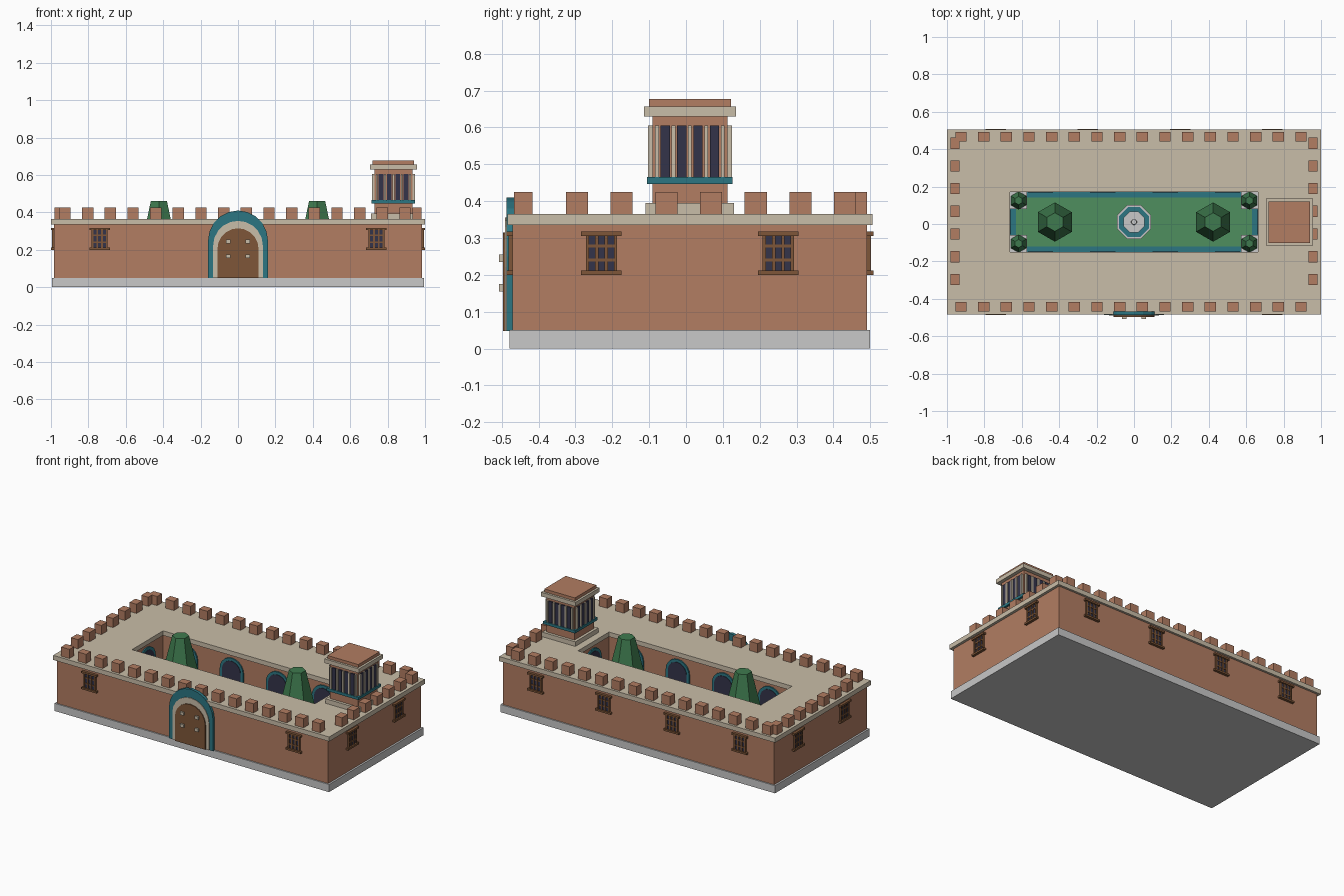
import bpy, bmesh, math
from mathutils import Matrix, Vector

if "Cube" in bpy.data.objects:
    bpy.data.objects.remove(bpy.data.objects["Cube"])

C = 0.0105          # y of the building's own centre line


def mat(name, r, g, b):
    lin = lambda v: ((v / 255 + 0.055) / 1.055) ** 2.4
    m = bpy.data.materials.new(name)
    m.diffuse_color = (lin(r), lin(g), lin(b), 1)
    m.use_nodes = True
    m.node_tree.nodes["Principled BSDF"].inputs["Base Color"].default_value = m.diffuse_color
    return m


BRICK = mat("brick", 178, 125, 98)
CREAM = mat("cream stone", 201, 189, 168)
GREY = mat("grey stone", 200, 200, 200)
TEAL = mat("teal tile", 44, 118, 130)
DARK = mat("dark opening", 52, 52, 74)
WOOD = mat("brown wood", 126, 86, 56)
LAWN = mat("lawn green", 78, 142, 94)
LEAF = mat("leaf green", 62, 122, 78)


def finish(bm, name, material):
    bmesh.ops.recalc_face_normals(bm, faces=bm.faces)
    me = bpy.data.meshes.new(name)
    bm.to_mesh(me)
    bm.free()
    me.materials.append(material)
    ob = bpy.data.objects.new(name, me)
    bpy.context.collection.objects.link(ob)
    return ob


def facing(x, y, deg):
    """Frame on a wall: local -y points out of the wall (0 = front)."""
    return Matrix.Translation((x, y, 0)) @ Matrix.Rotation(math.radians(deg), 4, 'Z')


I = Matrix.Identity(4)


def add_box(bm, x0, x1, y0, y1, z0, z1, M=I):
    S = Matrix.Diagonal((x1 - x0, y1 - y0, z1 - z0, 1))
    T = Matrix.Translation(((x0 + x1) / 2, (y0 + y1) / 2, (z0 + z1) / 2))
    bmesh.ops.create_cube(bm, size=1, matrix=M @ T @ S)


def block(name, material, cx, cy, hx, hy, z0, z1):
    bm = bmesh.new()
    add_box(bm, cx - hx, cx + hx, cy - hy, cy + hy, z0, z1)
    return finish(bm, name, material)


def frame(name, material, outer, inner, z0, z1):
    """Rectangular ring centred on the building."""
    bm = bmesh.new()
    sg = ((-1, -1), (1, -1), (1, 1), (-1, 1))
    loops = [[bm.verts.new((sx * h[0], C + sy * h[1], z)) for sx, sy in sg]
             for h, z in ((outer, z0), (outer, z1), (inner, z1), (inner, z0))]
    for a, b in zip(loops, loops[1:] + loops[:1]):
        for i in range(4):
            j = (i + 1) % 4
            bm.faces.new((a[i], a[j], b[j], b[i]))
    return finish(bm, name, material)


def add_arch(bm, half, z0, spring, back, out, M, n=10):
    """Round-headed slab from local y=-back to y=-out."""
    pts = [(half, z0)] + [(half * math.cos(math.pi * i / n), spring + half * math.sin(math.pi * i / n))
                          for i in range(n + 1)] + [(-half, z0)]
    a = [bm.verts.new(M @ Vector((x, -back, z))) for x, z in pts]
    b = [bm.verts.new(M @ Vector((x, -out, z))) for x, z in pts]
    bm.faces.new(a)
    bm.faces.new(b[::-1])
    for i in range(len(pts)):
        j = (i + 1) % len(pts)
        bm.faces.new((a[i], a[j], b[j], b[i]))


def add_cone(bm, x, y, z0, z1, r0, r1, n, turn=0.0):
    M = Matrix.Translation((x, y, (z0 + z1) / 2)) @ Matrix.Rotation(turn, 4, 'Z')
    bmesh.ops.create_cone(bm, cap_ends=True, segments=n, radius1=r0, radius2=r1, depth=z1 - z0, matrix=M)


# Base, walls and roof around the courtyard
block("plinth", GREY, 0, C, 0.995, 0.489, 0, 0.05)
frame("walls", BRICK, (0.983, 0.481), (0.67, 0.168), 0.05, 0.335)
frame("roof_slab", CREAM, (1.0, 0.495), (0.663, 0.161), 0.335, 0.365)
block("courtyard_tile_border", TEAL, 0, C, 0.67, 0.168, 0.05, 0.056)
block("courtyard_lawn", LAWN, 0, C, 0.632, 0.131, 0.05, 0.062)

# Merlons: 16 along front and back, 7 on each side
bm = bmesh.new()
for i in range(16):
    x = -0.925 + i * 0.1212
    for y in (-0.442, 0.466):
        add_box(bm, x - 0.03, x + 0.03, y - 0.025, y + 0.025, 0.365, 0.425)
for i in range(7):
    y = -0.296 + i * 0.1213
    for x in (-0.957, 0.957):
        add_box(bm, x - 0.025, x + 0.025, y - 0.03, y + 0.03, 0.365, 0.425)
finish(bm, "merlons", BRICK)

# Barred windows on all four outer walls
spots = [facing(x, C - 0.481, 0) for x in (-0.74, 0.74)]
spots += [facing(x, C + 0.481, 180) for x in (-0.74, -0.247, 0.247, 0.74)]
spots += [facing(s * 0.983, C + y, 90 * s) for s in (-1, 1) for y in (-0.24, 0.24)]
panes, bars = bmesh.new(), bmesh.new()
for M in spots:
    add_box(panes, -0.041, 0.041, -0.006, 0.004, 0.21, 0.31, M)
    for z in (0.2, 0.305):
        add_box(bars, -0.055, 0.055, -0.017, 0.004, z, z + 0.012, M)
    for u in (-0.038, -0.0127, 0.0127, 0.038):
        add_box(bars, u - 0.0045, u + 0.0045, -0.011, 0.004, 0.21, 0.31, M)
    for z in (0.24, 0.278):
        add_box(bars, -0.041, 0.041, -0.010, 0.004, z - 0.004, z + 0.004, M)
finish(panes, "window_panes", DARK)
finish(bars, "window_bars", WOOD)

# Front portal: tiled surround, stone arch, door and studs
P = facing(0, C - 0.481, 0)
for name, m, half, spring, out in (("portal_surround", TEAL, 0.16, 0.25, 0.016),
                                   ("portal_arch", CREAM, 0.133, 0.222, 0.020),
                                   ("portal_door", WOOD, 0.11, 0.205, 0.026)):
    bm = bmesh.new()
    add_arch(bm, half, 0.048, spring, -0.004, out, P)
    finish(bm, name, m)
bm = bmesh.new()
for x in (-0.053, 0.053):
    for z in (0.165, 0.245):
        add_box(bm, x - 0.012, x + 0.012, -0.0375, -0.02, z - 0.01, z + 0.01, P)
finish(bm, "door_studs", CREAM)

# Courtyard arcades: four arches on each long wall, one at each end
spots = [facing(x, C + s * 0.168, 0 if s > 0 else 180)
         for s in (-1, 1) for x in (-0.5, -0.167, 0.167, 0.5)]
spots += [facing(s * 0.67, C, -90 * s) for s in (-1, 1)]
rims, holes = bmesh.new(), bmesh.new()
for M in spots:
    add_arch(rims, 0.085, 0.055, 0.233, -0.004, 0.008, M)
    add_arch(holes, 0.067, 0.055, 0.233, -0.002, 0.011, M)
finish(rims, "arcade_rims", TEAL)
finish(holes, "arcade_openings", DARK)

# Octagonal fountain
t8 = math.pi / 8
for name, m, z0, z1, r0, r1 in (("fountain_basin", GREY, 0.06, 0.1, 0.098, 0.098),
                                ("fountain_water", TEAL, 0.098, 0.104, 0.086, 0.086),
                                ("fountain_stem", GREY, 0.1, 0.15, 0.02, 0.02),
                                ("fountain_bowl", GREY, 0.15, 0.17, 0.03, 0.06),
                                ("fountain_spout", GREY, 0.17, 0.19, 0.016, 0.014)):
    bm = bmesh.new()
    add_cone(bm, 0, C, z0, z1, r0, r1, 8, t8)
    finish(bm, name, m)

# Two courtyard trees and four corner planters
crowns, trunks = bmesh.new(), bmesh.new()
for x in (-0.423, 0.423):
    add_cone(trunks, x, C, 0.06, 0.24, 0.025, 0.02, 6)
    add_cone(crowns, x, C, 0.23, 0.46, 0.105, 0.05, 6)
finish(trunks, "tree_trunks", WOOD)
pots = bmesh.new()
for x in (-0.617, 0.617):
    for y in (C - 0.115, C + 0.115):
        add_box(pots, x - 0.045, x + 0.045, y - 0.045, y + 0.045, 0.055, 0.11)
        add_cone(crowns, x, y, 0.11, 0.2, 0.048, 0.022, 6)
finish(pots, "planters", GREY)
finish(crowns, "tree_crowns", LEAF)

# Roof tower
TX = 0.831
for name, m, h, z0, z1 in (("tower_base", CREAM, 0.12, 0.36, 0.395),
                           ("tower_body", BRICK, 0.102, 0.39, 0.635),
                           ("tower_tile_band", TEAL, 0.116, 0.447, 0.465),
                           ("tower_cornice", CREAM, 0.125, 0.63, 0.657),
                           ("tower_cap", BRICK, 0.111, 0.657, 0.677)):
    block(name, m, TX, C, h, h, z0, z1)
slots, cols = bmesh.new(), bmesh.new()
for k in range(4):
    M = Matrix.Translation((TX, C, 0)) @ Matrix.Rotation(k * math.pi / 2, 4, 'Z')
    for i in range(4):
        u = (i - 1.5) * 0.0445
        add_box(slots, u - 0.0125, u + 0.0125, -0.110, -0.1, 0.462, 0.605, M)
    for i in range(5):
        u = (i - 2) * 0.0445
        add_box(cols, u - 0.005, u + 0.005, -0.114, -0.1, 0.462, 0.605, M)
finish(slots, "tower_openings", DARK)
finish(cols, "tower_columns", CREAM)
